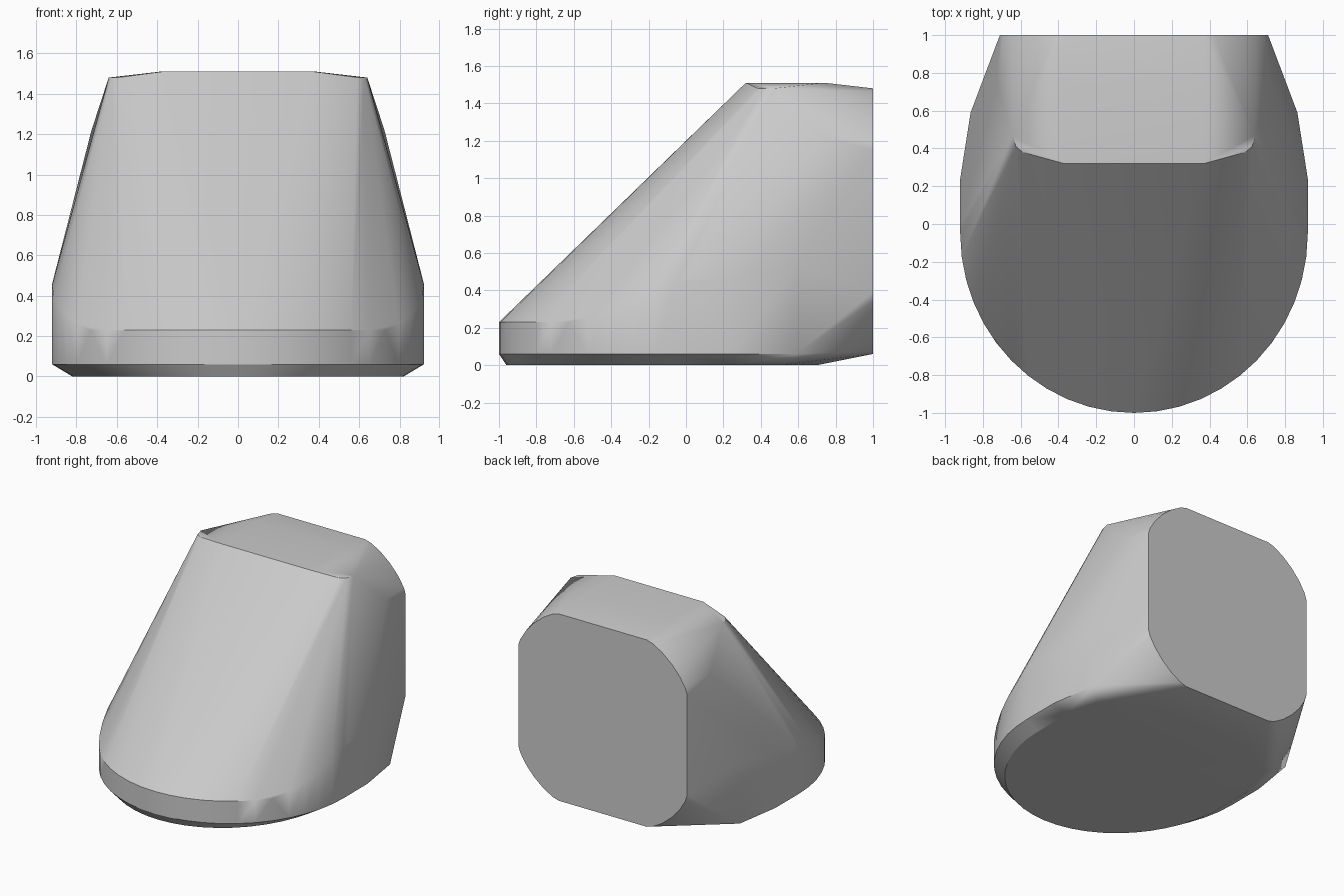
import bpy, bmesh
from math import sin, cos, pi, radians

cube = bpy.data.objects.get("Cube")
if cube:
    bpy.data.objects.remove(cube, do_unlink=True)

grey = bpy.data.materials.new("plain grey")
grey.use_nodes = True
colour = (0.6, 0.6, 0.6, 1)
grey.diffuse_color = colour
grey.node_tree.nodes["Principled BSDF"].inputs["Base Color"].default_value = colour

points = []


def oval(rx, ry, height, steps=12):
    """Front half of the rounded base; height is a function of y."""
    for i in range(steps + 1):
        t = pi / 2 * i / steps
        y = -0.05 - ry * cos(t)
        points.append((rx * sin(t), y, height(y)))


# Rounded toe: underside, lower rim and rising upper rim
oval(0.82, 0.91, lambda y: 0)
oval(0.92, 0.95, lambda y: 0.06)
oval(0.92, 0.95, lambda y: max(0.23, 0.23 + 0.4 * (y + 0.6)))

# Underside and side walls running to the back
points += [(0.82, 0.25, 0), (0.74, 0.5, 0), (0.4, 0.7, 0)]
points += [(0.92, 0.24, 0.06), (0.865, 0.59, 0.06)]
points += [(0.92, 0, 0.46), (0.92, 0.24, 0.46), (0.865, 0.59, 0.53)]
points += [(0.725, 0.74, 1.22)]

# Flat top with small rounded shoulders
points += [(0.37, 0.32, 1.51), (0.38, 0.74, 1.51)]
points += [(0.59, 0.38, 1.48), (0.625, 0.41, 1.48), (0.64, 0.47, 1.48)]

# Flat back plate with curved corners
for i in range(7):
    t = pi / 2 * i / 6
    x = 0.37 + 0.34 * max(0, sin(t)) ** 1.4
    rise = 0.33 * max(0, cos(t)) ** 1.4
    points += [(x, 1, 1.15 + rise), (x, 1, 0.39 - rise)]

# Mirror the half outline and wrap it in one skin
bm = bmesh.new()
for x, y, z in points:
    bm.verts.new((x, y, z))
    if x > 0.001:
        bm.verts.new((-x, y, z))
bmesh.ops.remove_doubles(bm, verts=bm.verts, dist=0.004)
hull = bmesh.ops.convex_hull(bm, input=bm.verts)
spare = {v for v in hull["geom_interior"] + hull["geom_unused"]
         if isinstance(v, bmesh.types.BMVert)}
bmesh.ops.delete(bm, geom=list(spare), context="VERTS")
bmesh.ops.dissolve_limit(bm, angle_limit=radians(0.5), verts=bm.verts, edges=bm.edges)
bmesh.ops.recalc_face_normals(bm, faces=bm.faces)

mesh = bpy.data.meshes.new("sloped_body")
bm.to_mesh(mesh)
bm.free()
body = bpy.data.objects.new("sloped_body", mesh)
bpy.context.collection.objects.link(body)
mesh.materials.append(grey)

# Soft shading with crisp main edges
bpy.ops.object.select_all(action="DESELECT")
body.select_set(True)
bpy.context.view_layer.objects.active = body
bpy.ops.object.shade_smooth_by_angle(angle=radians(30))
weighted = body.modifiers.new("even_shading", "WEIGHTED_NORMAL")
weighted.keep_sharp = True
